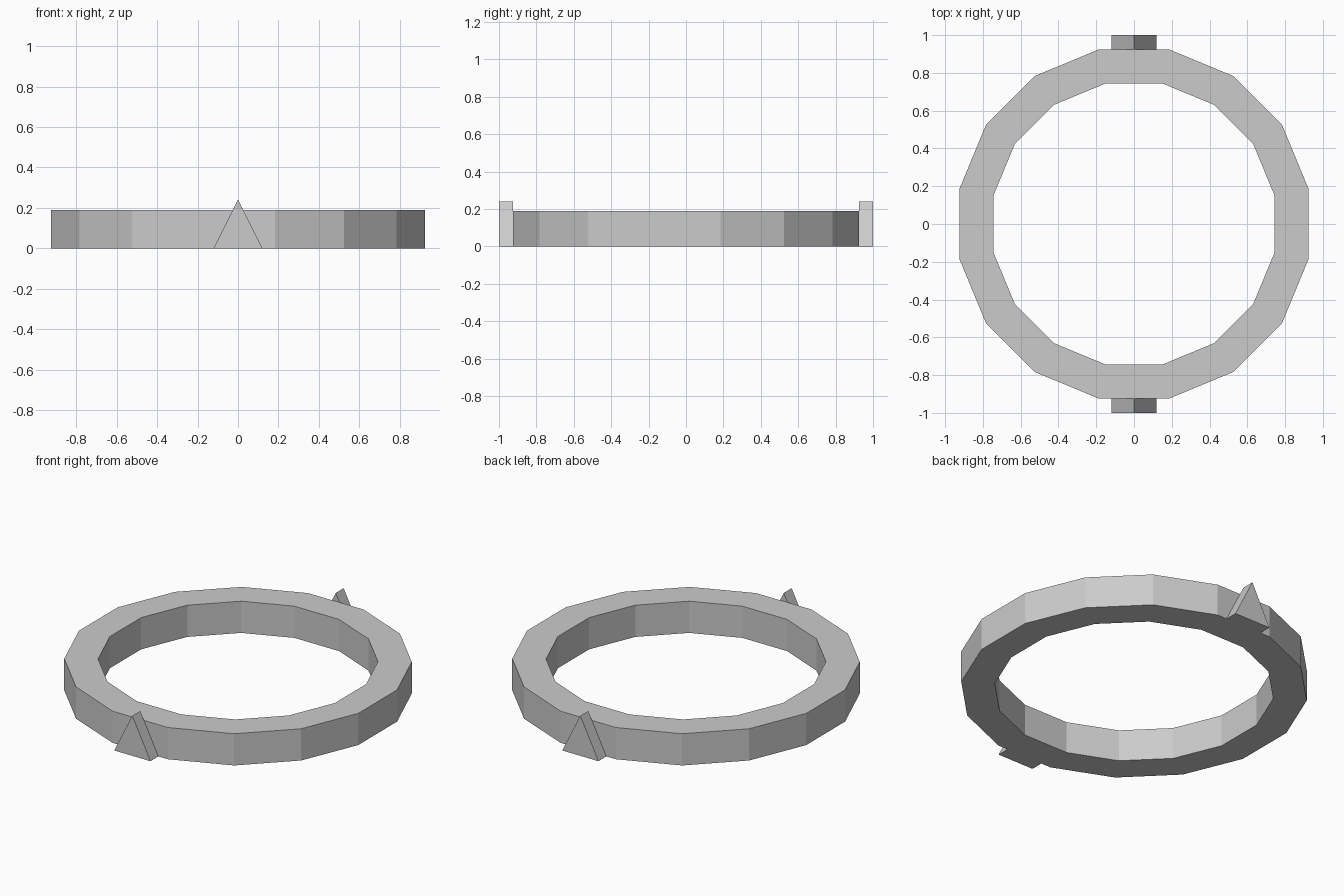
import bpy, bmesh, math

if "Cube" in bpy.data.objects:
    bpy.data.objects.remove(bpy.data.objects["Cube"])

SIDES = 16
HEIGHT = 0.19
OUTER, INNER = 0.925, 0.745      # distance from centre to the flats


def make_object(name, bm):
    bmesh.ops.recalc_face_normals(bm, faces=bm.faces)
    mesh = bpy.data.meshes.new(name)
    bm.to_mesh(mesh)
    bm.free()
    obj = bpy.data.objects.new(name, mesh)
    bpy.context.collection.objects.link(obj)
    return obj


def loop(bm, apothem, z):
    r = apothem / math.cos(math.pi / SIDES)
    angles = [2 * math.pi * (i + 0.5) / SIDES for i in range(SIDES)]
    return [bm.verts.new((r * math.cos(a), r * math.sin(a), z)) for a in angles]


# Ring: rectangular cross-section carried around 16 flat sides
bm = bmesh.new()
loops = [loop(bm, OUTER, 0), loop(bm, OUTER, HEIGHT),
         loop(bm, INNER, HEIGHT), loop(bm, INNER, 0)]
for k in range(4):
    a, b = loops[k], loops[(k + 1) % 4]
    for i in range(SIDES):
        j = (i + 1) % SIDES
        bm.faces.new((a[i], a[j], b[j], b[i]))
make_object("ring", bm)


# Pointers: triangular wedges on the front and back flats
def wedge(name, side):
    bm = bmesh.new()
    profile = [(-0.12, 0), (0.12, 0), (0, 0.24)]
    face = bm.faces.new([bm.verts.new((x, side * OUTER, z)) for x, z in profile])
    ext = bmesh.ops.extrude_face_region(bm, geom=[face], use_keep_orig=True)
    verts = [v for v in ext["geom"] if isinstance(v, bmesh.types.BMVert)]
    bmesh.ops.translate(bm, verts=verts, vec=(0, side * (1 - OUTER), 0))
    make_object(name, bm)


wedge("front_pointer", -1)
wedge("back_pointer", 1)
